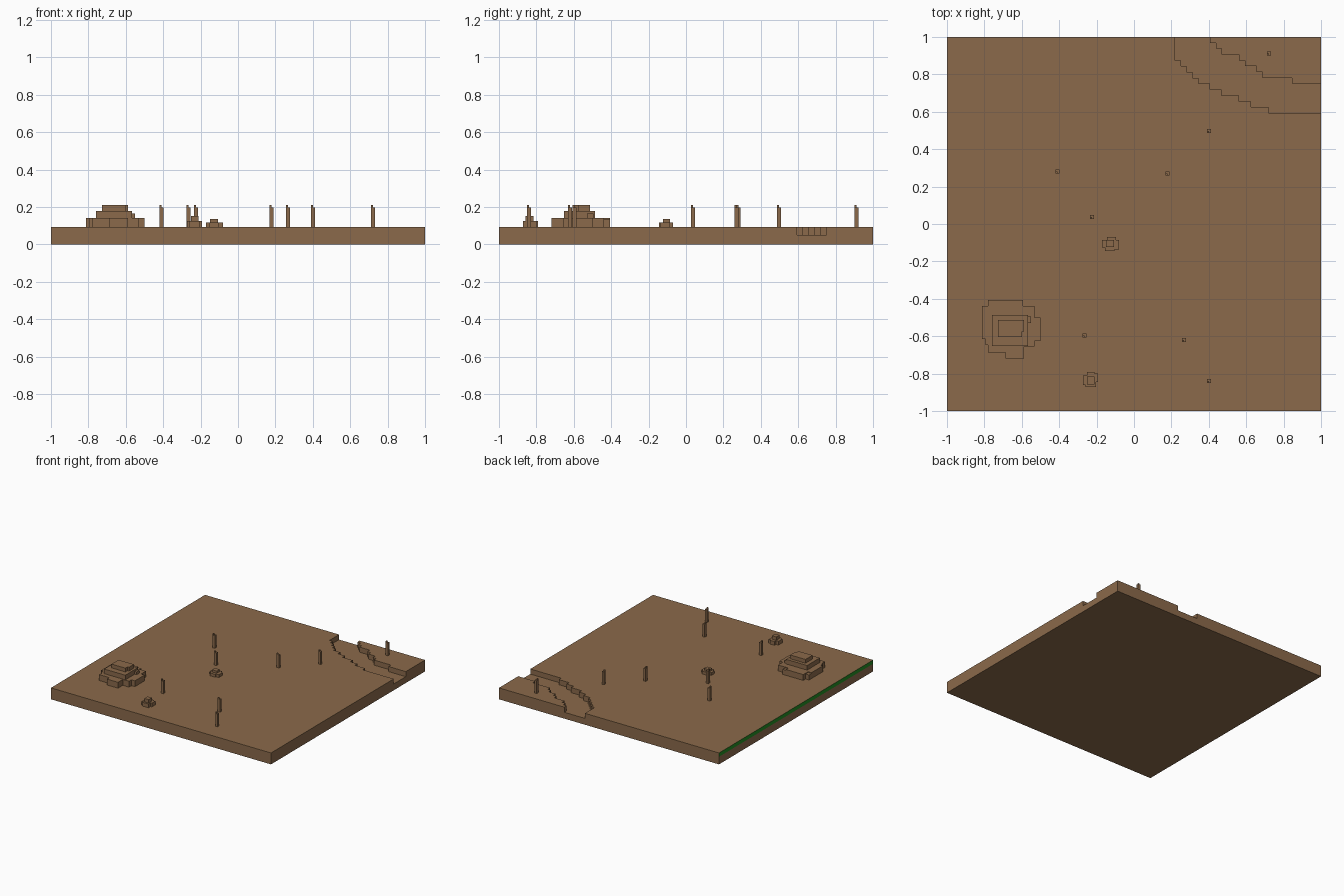
import bpy, bmesh

if "Cube" in bpy.data.objects:
    bpy.data.objects.remove(bpy.data.objects["Cube"])

C = 1 / 32          # grid cell of the blocky terrain
TOP = 3 * C         # ground level


def material(name, rgb):
    m = bpy.data.materials.new(name)
    m.diffuse_color = (*rgb, 1)
    m.use_nodes = True
    m.node_tree.nodes["Principled BSDF"].inputs["Base Color"].default_value = m.diffuse_color
    return m


EARTH = material("earth_brown", (0.258, 0.144, 0.070))
GRASS = material("grass_green", (0.016, 0.258, 0.016))


def make_object(name, bm, mats=(EARTH,)):
    bmesh.ops.recalc_face_normals(bm, faces=bm.faces)
    me = bpy.data.meshes.new(name)
    bm.to_mesh(me)
    bm.free()
    for m in mats:
        me.materials.append(m)
    ob = bpy.data.objects.new(name, me)
    bpy.context.collection.objects.link(ob)
    return ob


def add_prism(bm, pts, z0, z1, bottom=False):
    """Extrude an outline upwards; the hidden bottom cap is optional."""
    lo = [bm.verts.new((x, y, z0)) for x, y in pts]
    hi = [bm.verts.new((x, y, z1)) for x, y in pts]
    bm.faces.new(hi)
    if bottom:
        bm.faces.new(lo[::-1])
    for i in range(len(pts)):
        j = (i + 1) % len(pts)
        bm.faces.new((lo[i], lo[j], hi[j], hi[i]))


def rect(x0, x1, y0, y1):
    return [(x0, y0), (x1, y0), (x1, y1), (x0, y1)]


def cells(pts):
    return [(x * C, y * C) for x, y in pts]


def stairs(steps, end=34):
    """Stepped bank running from the back edge to the right edge."""
    pts, y = [], end
    for x, ny in steps:
        pts += [(x, y), (x, ny)]
        y = ny
    return pts + [(end, y)]


def stack(name, layers):
    bm = bmesh.new()
    for pts, z0, z1 in layers:
        add_prism(bm, pts, z0, z1)
    return make_object(name, bm)


# ground slab, with a green band on the upper part of its left side
bm = bmesh.new()
add_prism(bm, rect(-1, 1, -1, 1), 0, TOP, bottom=True)
bmesh.ops.bisect_plane(bm, geom=bm.verts[:] + bm.edges[:] + bm.faces[:],
                       plane_co=(0, 0, 2 * C), plane_no=(0, 0, 1))
bmesh.ops.recalc_face_normals(bm, faces=bm.faces)
for f in bm.faces:
    if f.normal.x < -0.9 and f.calc_center_median().z > 2 * C:
        f.material_index = 1
ground = make_object("ground", bm, (EARTH, GRASS))

# stepped river channel cut through the back right corner
near = stairs([(7, 28), (8, 27), (9, 26), (10, 25), (11, 24), (13, 23),
               (15, 22), (18, 21), (20, 20), (23, 19)])
far = stairs([(13, 31), (14, 30), (15, 29), (18, 28), (19, 27), (21, 26),
              (22, 25), (27, 24)])
bm = bmesh.new()
add_prism(bm, cells(near + far[::-1]), 0.052, 0.2, bottom=True)
cutter = make_object("channel_cutter", bm)
cutter.hide_render = True
mod = ground.modifiers.new("channel", 'BOOLEAN')
mod.operation = 'DIFFERENCE'
mod.solver = 'EXACT'
mod.object = cutter
bpy.context.view_layer.objects.active = ground
bpy.ops.object.modifier_apply(modifier=mod.name)
bpy.data.objects.remove(cutter)

# large terraced mound
base = [(-25, -13), (-20, -13), (-20, -14), (-17, -14), (-17, -16), (-16, -16),
        (-16, -20), (-17, -20), (-17, -21), (-18.8, -21), (-18.8, -23),
        (-22, -23), (-22, -22), (-25, -22), (-25, -20.7), (-25.4, -20.7),
        (-25.4, -19.7), (-26, -19.7), (-26, -15), (-25, -15)]
middle = [(-0.76, -0.652), (-0.568, -0.652), (-0.568, -0.487), (-0.76, -0.487)]
crown = [(-0.727, -0.604), (-0.60, -0.604), (-0.60, -0.575), (-0.588, -0.575),
         (-0.588, -0.513), (-0.727, -0.513)]
stack("mound", [
    (cells(base), TOP, 0.142),
    (cells(rect(-20, -19, -14, -13)), TOP, 0.135),
    (cells(rect(-26, -25, -15, -14)), TOP, 0.135),
    (middle, 0.142, 0.18),
    (rect(-0.568, -0.55, -0.53, -0.495), 0.142, 0.165),
    (crown, 0.18, 0.211)])

# two small rocks
stack("low_rock", [
    ([(-0.155, -0.145), (-0.105, -0.145), (-0.105, -0.135), (-0.08, -0.135),
      (-0.08, -0.085), (-0.097, -0.085), (-0.097, -0.07), (-0.145, -0.07),
      (-0.145, -0.085), (-0.17, -0.085), (-0.17, -0.125), (-0.155, -0.125)],
     TOP, 0.117),
    (rect(-0.15, -0.107, -0.123, -0.085), 0.117, 0.135)])
stack("front_rock", [
    ([(-0.273, -0.86), (-0.258, -0.86), (-0.258, -0.872), (-0.204, -0.872),
      (-0.204, -0.845), (-0.192, -0.845), (-0.192, -0.80), (-0.21, -0.80),
      (-0.21, -0.79), (-0.25, -0.79), (-0.25, -0.81), (-0.273, -0.81)],
     TOP, 0.125),
    (rect(-0.25, -0.212, -0.857, -0.815), 0.125, 0.153)])

# thin posts, each with a taller corner
S = C / 3
posts = [(-0.41, 0.28), (0.18, 0.27), (0.40, 0.497), (0.722, 0.912),
         (-0.225, 0.037), (-0.265, -0.596), (0.267, -0.62), (0.40, -0.84)]
for i, (x, y) in enumerate(posts):
    stack(f"post_{i + 1}", [
        (rect(x - S, x + S, y - S, y + S), TOP, 0.198),
        (rect(x - S, x, y - S, y), 0.198, 0.211)])
